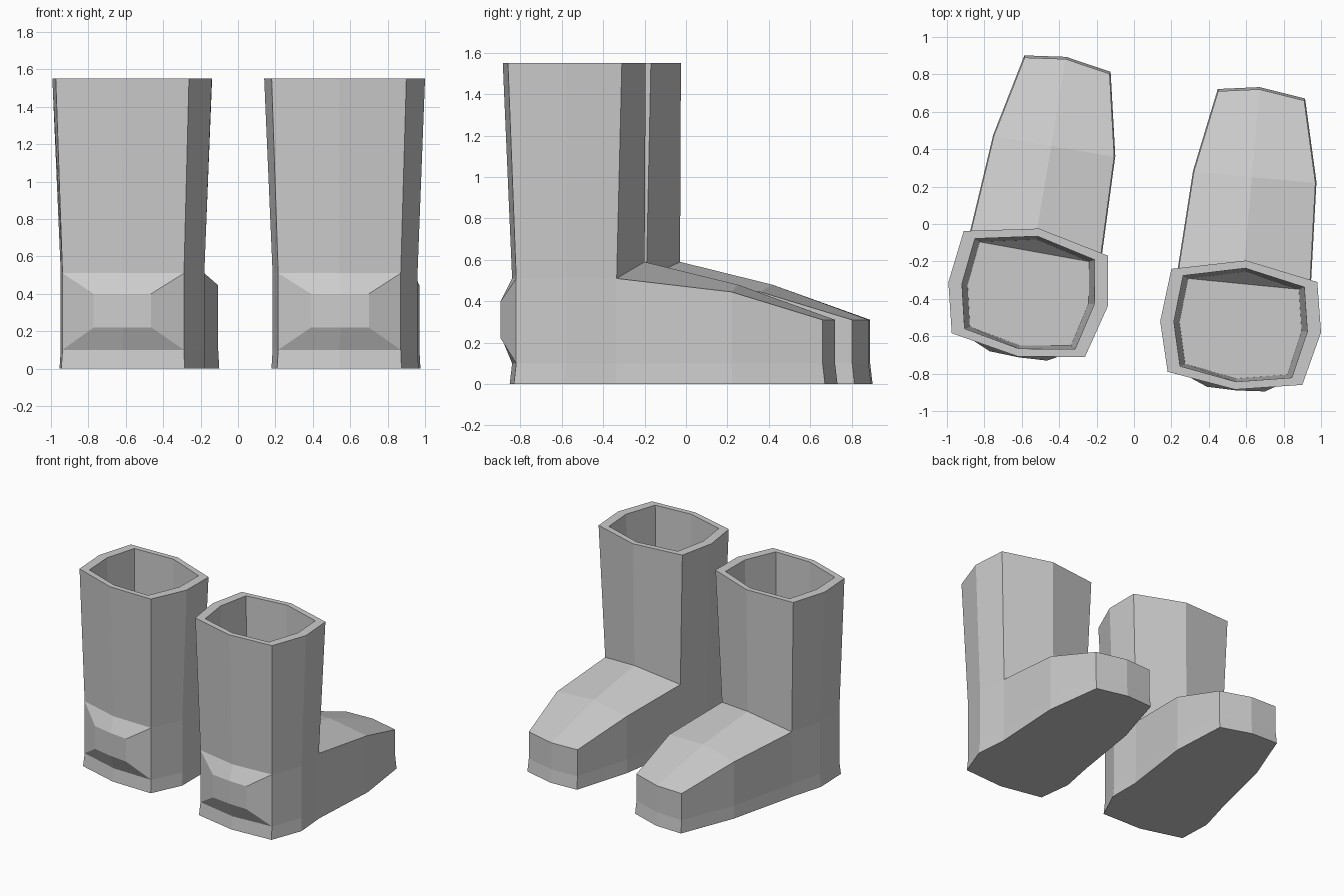
import bpy, bmesh, math
from mathutils import Matrix, Vector

if "Cube" in bpy.data.objects:
    bpy.data.objects.remove(bpy.data.objects["Cube"])

bm = bmesh.new()


def ring(pts):
    return [bm.verts.new(p) for p in pts]


def bridge(a, b, skip=()):
    n = len(a)
    for i in range(n):
        if i not in skip:
            j = (i + 1) % n
            bm.faces.new((a[i], a[j], b[j], b[i]))


def scaled(pts, sx, sy, c=(0.57, -0.54)):
    return [(c[0] + (x - c[0]) * sx, c[1] + (y - c[1]) * sy) for x, y in pts]


# Foot outline: toe, right side, heel, left side, with upper-edge heights
outline = [(0.45, 0.71), (0.67, 0.72), (0.91, 0.66), (0.97, 0.22),
           (0.94, -0.335), (0.96, -0.58), (0.87, -0.82), (0.54, -0.84),
           (0.215, -0.775), (0.185, -0.52), (0.235, -0.265), (0.32, 0.28)]
heights = [0.31, 0.31, 0.31, 0.445] + [0.51] * 7 + [0.445]

sole = ring([(x, y, 0) for x, y in scaled(outline, 1.015, 1.015, (0.6, -0.07))])
welt = ring([(x, y, 0.1) for x, y in outline])
upper = ring([(x, y, h) for (x, y), h in zip(outline, heights)])
bm.faces.new(sole)
bridge(sole, welt)
bridge(welt, upper, skip=(6, 7))

# Raised heel pad
pad_xy = [(0.70, -0.895), (0.55, -0.89), (0.39, -0.87)]
low = ring([(x, y, 0.22) for x, y in pad_xy])
high = ring([(x, y, 0.40) for x, y in pad_xy])
w, u = welt[6:9], upper[6:9]
for i in (0, 1):
    for a, b in ((w, low), (low, high), (high, u)):
        bm.faces.new((a[i], a[i + 1], b[i + 1], b[i]))
bm.faces.new((w[0], low[0], high[0], u[0]))
bm.faces.new((w[2], low[2], high[2], u[2]))

# Instep
mid = bm.verts.new((0.63, 0.25, 0.48))
crease = bm.verts.new((0.59, -0.2, 0.59))
for f in ((upper[0], upper[1], mid, upper[11]), (upper[1], upper[2], upper[3], mid),
          (upper[11], mid, crease, upper[10]), (mid, upper[3], upper[4], crease)):
    bm.faces.new(f)

# Shaft, rim and hollow inside
rim = [(0.20, -0.24), (0.60, -0.195), (0.98, -0.31), (1.0, -0.58),
       (0.90, -0.86), (0.54, -0.885), (0.18, -0.79), (0.14, -0.52)]
ankle = [upper[10], crease] + upper[4:10]
top = ring([(x, y, 1.55) for x, y in rim])
lip = ring([(x, y, 1.55) for x, y in scaled(rim, 0.83, 0.88)])
floor = ring([(x, y, 0.59 if i == 1 else 0.51)
              for i, (x, y) in enumerate(scaled(rim, 0.76, 0.83))])
bridge(ankle, top)
bridge(top, lip)
bridge(lip, floor)
bm.faces.new(floor[:3])
bm.faces.new([floor[0]] + floor[2:])

bmesh.ops.recalc_face_normals(bm, faces=bm.faces)
mesh = bpy.data.meshes.new("boot")
bm.to_mesh(mesh)
bm.free()

# Two copies of the same boot, the left one turned slightly
right = bpy.data.objects.new("right_boot", mesh)
left = bpy.data.objects.new("left_boot", mesh.copy())
for ob in (right, left):
    bpy.context.collection.objects.link(ob)
left.data.transform(Matrix.Translation((-0.5, 0.037, 0))
                    @ Matrix.Rotation(math.radians(-4.6), 4, 'Z')
                    @ Matrix.Translation((-0.603, 0.133, 0)))
